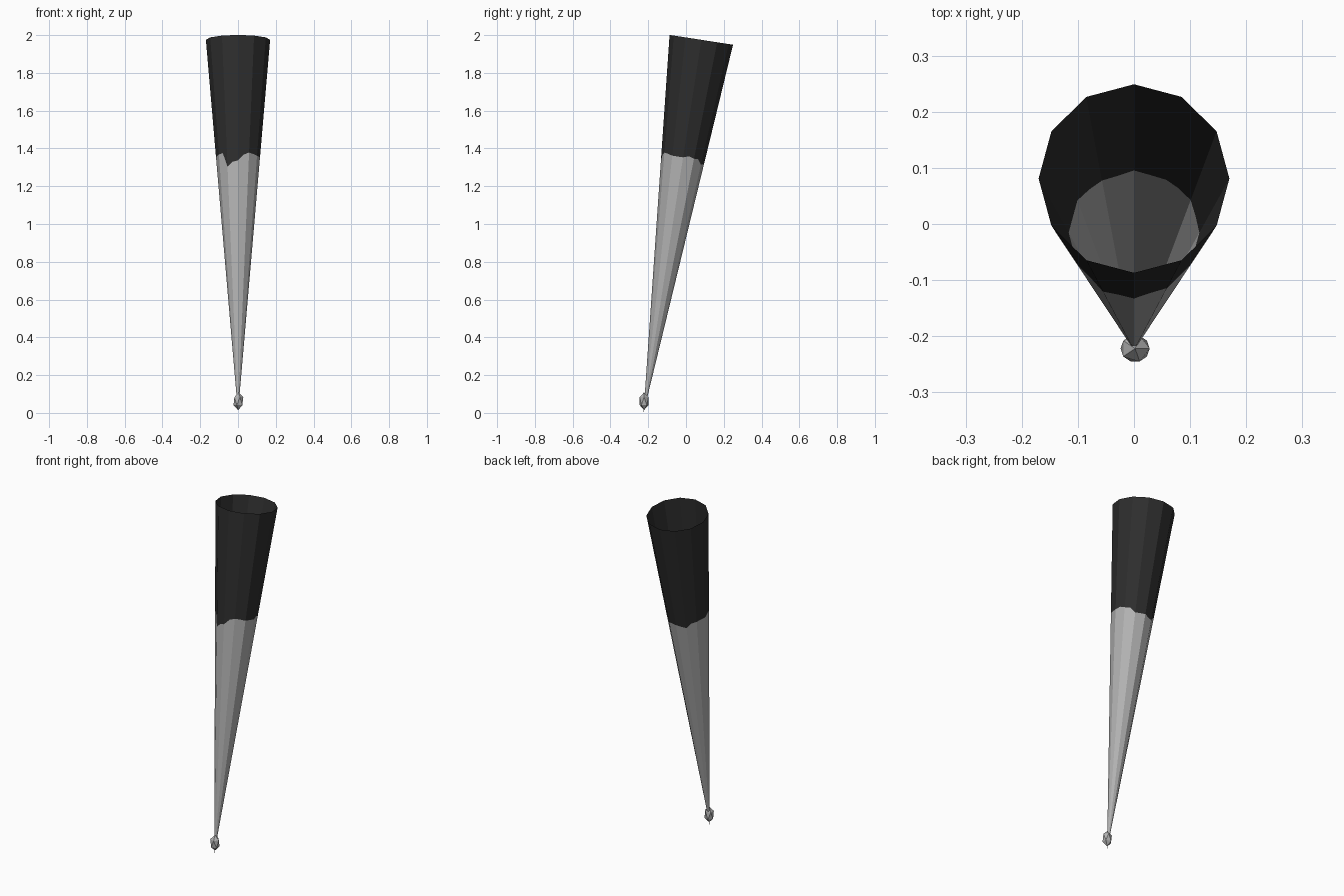
import bpy, bmesh, math
from mathutils import Vector

if "Cube" in bpy.data.objects:
    bpy.data.objects.remove(bpy.data.objects["Cube"])


def material(name, value):
    m = bpy.data.materials.new(name)
    m.diffuse_color = (value, value, value, 1)
    m.use_nodes = True
    m.node_tree.nodes["Principled BSDF"].inputs["Base Color"].default_value = m.diffuse_color
    return m


def add_object(name, bm, mats):
    mesh = bpy.data.meshes.new(name)
    bm.to_mesh(mesh)
    bm.free()
    for m in mats:
        mesh.materials.append(m)
    ob = bpy.data.objects.new(name, mesh)
    bpy.context.collection.objects.link(ob)
    return ob


grey = material("light_grey", 0.45)
black = material("soft_black", 0.027)

# Tilted open cone: twelve flat sides, each split once so the colour edge can wander
SIDES = 12
COLS = SIDES * 2
APEX = Vector((0, -0.225, 0))
RIM = Vector((0, 0.081, 1.975))
RADIUS = 0.17
axis = (RIM - APEX).normalized()
across = Vector((1, 0, 0))
up = axis.cross(across)

# Ragged colour edge, as a share of the cone length, every 15 degrees from +x
edge = [.685, .69, .686, .686, .673, .675, .676, .672, .67, .682, .685, .685,
        .685, .687, .688, .69, .652, .665, .668, .684, .69, .688, .685, .685]

bm = bmesh.new()
rim_points = []
for i in range(COLS):
    a = 2 * math.pi * i / COLS
    r = RADIUS * (math.cos(math.pi / SIDES) if i % 2 else 1)
    rim_points.append(RIM + (across * math.cos(a) + up * math.sin(a)) * r)
tip = bm.verts.new(APEX)
mid = [bm.verts.new(APEX.lerp(p, s)) for p, s in zip(rim_points, edge)]
rim = [bm.verts.new(p) for p in rim_points]
for i in range(COLS):
    j = (i + 1) % COLS
    bm.faces.new((tip, mid[j], mid[i])).material_index = 0
    bm.faces.new((mid[i], mid[j], rim[j], rim[i])).material_index = 1
bmesh.ops.recalc_face_normals(bm, faces=bm.faces)
# Make sure the open shell faces outward
bm.normal_update()
f = bm.faces[1]
if f.normal.dot(f.calc_center_median() - (APEX + RIM) / 2 - axis * 0.6) < 0:
    bmesh.ops.reverse_faces(bm, faces=bm.faces)
add_object("cone_shell", bm, [grey, black])

# Small faceted bead around the point
bm = bmesh.new()
bmesh.ops.create_icosphere(bm, subdivisions=1, radius=1)
bmesh.ops.scale(bm, vec=(0.029, 0.027, 0.047), verts=bm.verts)
bmesh.ops.translate(bm, vec=(0.002, -0.222, 0.062), verts=bm.verts)
add_object("tip_bead", bm, [grey])
